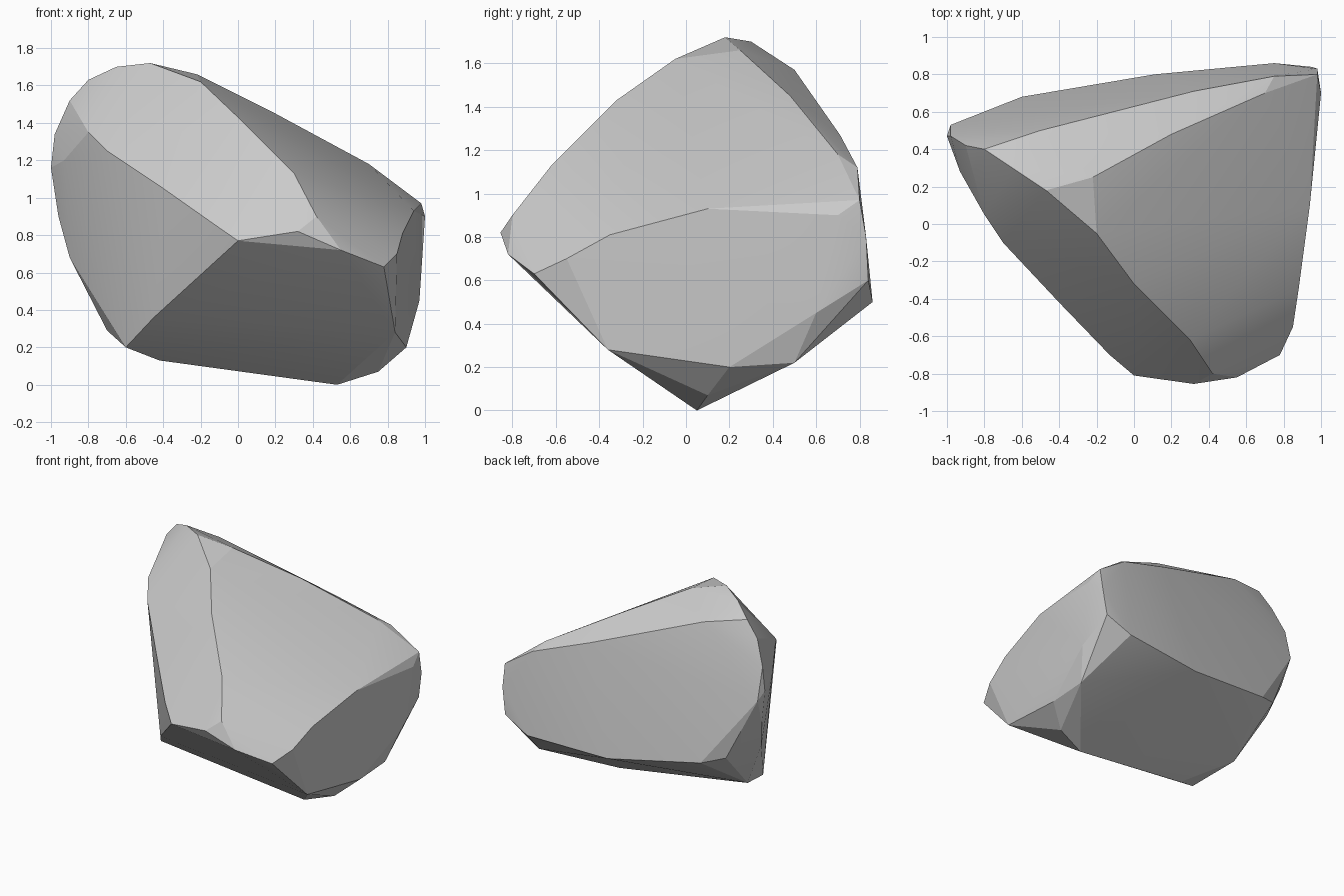
import bpy, bmesh, math

if "Cube" in bpy.data.objects:
    bpy.data.objects.remove(bpy.data.objects["Cube"])

# Rims where the big cleaved faces of the boulder meet
crown = [(-.47, .18, 1.72), (-.22, .25, 1.66), (-.65, .3, 1.70), (-.8, .4, 1.63),
         (-.9, .42, 1.52), (-.98, .47, 1.34), (-1, .47, 1.16), (-.98, .53, 1.1),
         (-.93, .28, 1.2)]
front_ridge = [(-.2, -.05, 1.62), (0, -.32, 1.43), (.3, -.62, 1.13), (.42, -.8, .9)]
left_ridge = [(-.8, .05, 1.35), (-.7, -.1, 1.25), (-.4, -.42, 1.05), (-.13, -.7, .86),
              (0, -.81, .77)]
nose = [(.32, -.855, .82), (.55, -.82, .72), (.78, -.7, .63), (.85, -.55, .7)]
back_top = [(.2, .48, 1.45), (.7, .7, 1.18), (-.5, .5, 1.57), (.32, .71, 1.27),
            (.75, .79, 1.12)]
right_rim = [(.98, .8, .97), (1, .7, .9), (.98, .83, .8), (.94, .1, .93),
             (.88, -.35, .81), (.97, .6, .45), (.95, .84, .6)]
back_low = [(.75, .86, .5), (.11, .8, .47), (-.6, .68, .58), (-.76, .6, .63),
            (-.96, .45, .9), (-.9, .37, .68)]
base = [(-.7, .25, .29), (-.6, -.08, .2), (-.45, -.3, .36), (-.42, 0, .13),
        (.53, .05, 0), (.75, .1, .07), (.9, .2, .2), (.9, .5, .22), (.84, -.36, .28)]

# Boulder: convex skin over all rims
bm = bmesh.new()
for rim in (crown, front_ridge, left_ridge, nose, back_top, right_rim, back_low, base):
    for p in rim:
        bm.verts.new(p)
hull = bmesh.ops.convex_hull(bm, input=bm.verts[:])
loose = [v for v in bm.verts if not v.link_faces]
bmesh.ops.delete(bm, geom=loose, context='VERTS')
bmesh.ops.recalc_face_normals(bm, faces=bm.faces[:])
mesh = bpy.data.meshes.new("boulder")
bm.to_mesh(mesh)
bm.free()
boulder = bpy.data.objects.new("boulder", mesh)
bpy.context.collection.objects.link(boulder)

# Soften shallow facets, keep the main ridges crisp
bpy.context.view_layer.objects.active = boulder
boulder.select_set(True)
bpy.ops.object.shade_smooth_by_angle(angle=math.radians(12))
